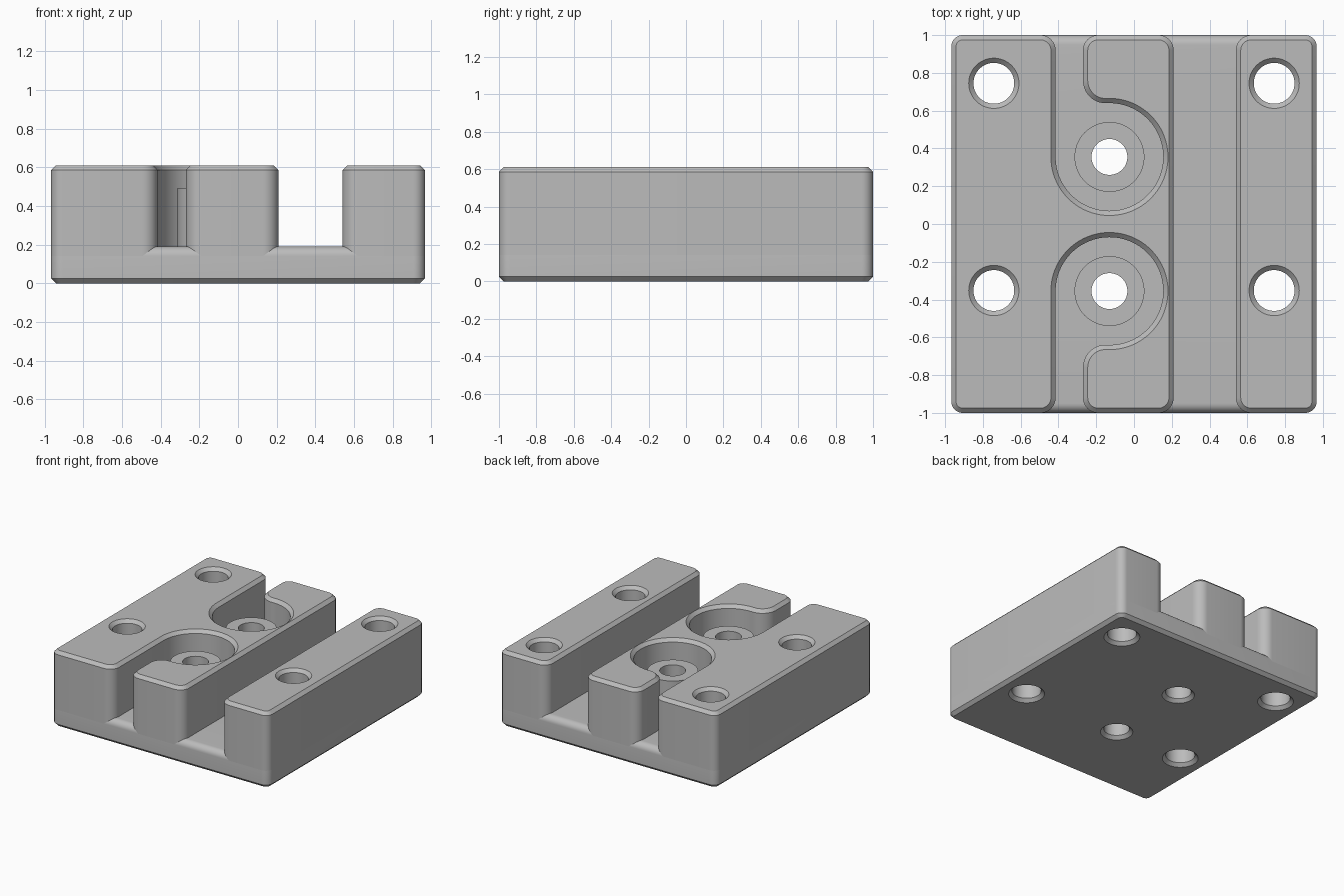
import bpy, bmesh, math
from mathutils import Vector

cube = bpy.data.objects.get("Cube")
if cube:
    bpy.data.objects.remove(cube, do_unlink=True)

HX, HY, TOP, FLOOR = 0.967, 1.0, 0.61, 0.19
CHAMFER, LIP = 0.025, 0.05
OUTER_R, RAIL_R = 0.06, 0.08
POCKET_X, POCKET_Y, POCKET_R = -0.13, 0.355, 0.285

grey = bpy.data.materials.new("machined grey")
grey.use_nodes = True
colour = (0.5, 0.5, 0.5, 1)
grey.diffuse_color = colour
grey.node_tree.nodes["Principled BSDF"].inputs["Base Color"].default_value = colour


def arc(cx, cy, r, start, end, steps):
    angles = [math.radians(start + (end - start) * i / steps) for i in range(steps + 1)]
    return [Vector((cx + r * math.cos(a), cy + r * math.sin(a))) for a in angles]


def corner(x, y, sx, sy, r):
    """Rounded convex corner, counter-clockwise; sx and sy point outward."""
    start = math.degrees(math.atan2(sy, sx)) - 45
    return arc(x - sx * r, y - sy * r, r, start, start + 90, 10)


def inset(points, d):
    """Move a counter-clockwise outline inward by d."""
    moved = []
    for i, p in enumerate(points):
        a = (p - points[i - 1]).normalized()
        b = (points[(i + 1) % len(points)] - p).normalized()
        na, nb = Vector((-a.y, a.x)), Vector((-b.y, b.x))
        moved.append(p + (na + nb) * d / (1 + na.dot(nb)))
    return moved


def loft(name, outline, levels):
    """Stack copies of an outline at (height, inset) levels and cap the ends."""
    bm = bmesh.new()
    rings = [[bm.verts.new((p.x, p.y, z)) for p in inset(outline, d)] for z, d in levels]
    n = len(outline)
    for low, high in zip(rings, rings[1:]):
        for i in range(n):
            j = (i + 1) % n
            bm.faces.new((low[i], low[j], high[j], high[i]))
    bm.faces.new(rings[0][::-1])
    bm.faces.new(rings[-1])
    mesh = bpy.data.meshes.new(name)
    bm.to_mesh(mesh)
    bm.free()
    mesh.materials.append(grey)
    ob = bpy.data.objects.new(name, mesh)
    bpy.context.collection.objects.link(ob)
    return ob


def circle(x, y, r):
    return arc(x, y, r, 0, 360, 64)[:-1]


# Base slab: chamfered underneath, rounded over at the channel mouths
base_outline = (corner(HX, -HY, 1, -1, OUTER_R) + corner(HX, HY, 1, 1, OUTER_R)
                + corner(-HX, HY, -1, 1, OUTER_R) + corner(-HX, -HY, -1, -1, OUTER_R))
lip_start = FLOOR - LIP
lip = [(lip_start + LIP * math.sin(a), LIP * (1 - math.cos(a)))
       for a in (math.pi / 2 * i / 8 for i in range(9))]
base = loft("base_slab", base_outline, [(0, CHAMFER), (CHAMFER, 0)] + lip)

rail_levels = [(lip_start, 0), (TOP - CHAMFER, 0), (TOP, CHAMFER)]

# Plain rail on the model's left
rail_outline = (corner(HX, -HY, 1, -1, OUTER_R) + corner(HX, HY, 1, 1, OUTER_R)
                + corner(0.54, HY, -1, 1, RAIL_R) + corner(0.54, -HY, -1, -1, RAIL_R))
left_rail = loft("left_rail", rail_outline, rail_levels)

# Wide body with two hooked channels; the back half is mirrored to the front
slot_x, hook_r = -0.27, 0.12
hook_x = slot_x + hook_r
dx = hook_x - POCKET_X
hook_y = POCKET_Y + math.sqrt((POCKET_R + hook_r) ** 2 - dx ** 2)
lean = math.degrees(math.asin(-dx / (POCKET_R + hook_r)))
half = (corner(0.21, HY, 1, 1, RAIL_R)
        + corner(slot_x, HY, -1, 1, RAIL_R)
        + arc(hook_x, hook_y, hook_r, 180, 270 + lean, 16)
        + arc(POCKET_X, POCKET_Y, POCKET_R, 90 + lean, -180, 64)[1:]
        + corner(POCKET_X - POCKET_R, HY, 1, 1, RAIL_R)
        + corner(-HX, HY, -1, 1, OUTER_R))
body_outline = half + [Vector((p.x, -p.y)) for p in reversed(half)]
body = loft("channel_body", body_outline, rail_levels)

# Round bosses standing in the pockets
bosses = [loft(name, circle(POCKET_X, y, 0.185), [(lip_start, 0), (0.49, 0)])
          for name, y in (("back_boss", POCKET_Y), ("front_boss", -POCKET_Y))]

# Countersunk mounting holes and plain-topped boss holes
over = 0.01
sink = [(-over, -CHAMFER - over), (CHAMFER, 0)]
both_ends = sink + [(TOP - CHAMFER, 0), (TOP + over, -CHAMFER - over)]
mounts = {s: [loft("mount_hole_cutter", circle(s * 0.742, y, 0.108), both_ends)
              for y in (0.745, -0.352)] for s in (-1, 1)}
bores = [loft("boss_hole_cutter", circle(POCKET_X, s * POCKET_Y, 0.095),
              sink + [(0.55, 0)]) for s in (1, -1)]

jobs = [(base, mounts[-1] + mounts[1] + bores), (left_rail, mounts[1]),
        (body, mounts[-1]), (bosses[0], bores[:1]), (bosses[1], bores[1:])]
for part, cutters in jobs:
    bpy.ops.object.select_all(action='DESELECT')
    part.select_set(True)
    bpy.context.view_layer.objects.active = part
    for cutter in cutters:
        mod = part.modifiers.new("hole", 'BOOLEAN')
        mod.operation, mod.solver, mod.object = 'DIFFERENCE', 'EXACT', cutter
        bpy.ops.object.modifier_apply(modifier=mod.name)
    bpy.ops.object.shade_smooth_by_angle(angle=math.radians(30))

# Remove the used cutters
for cutter in mounts[-1] + mounts[1] + bores:
    bpy.data.objects.remove(cutter, do_unlink=True)
